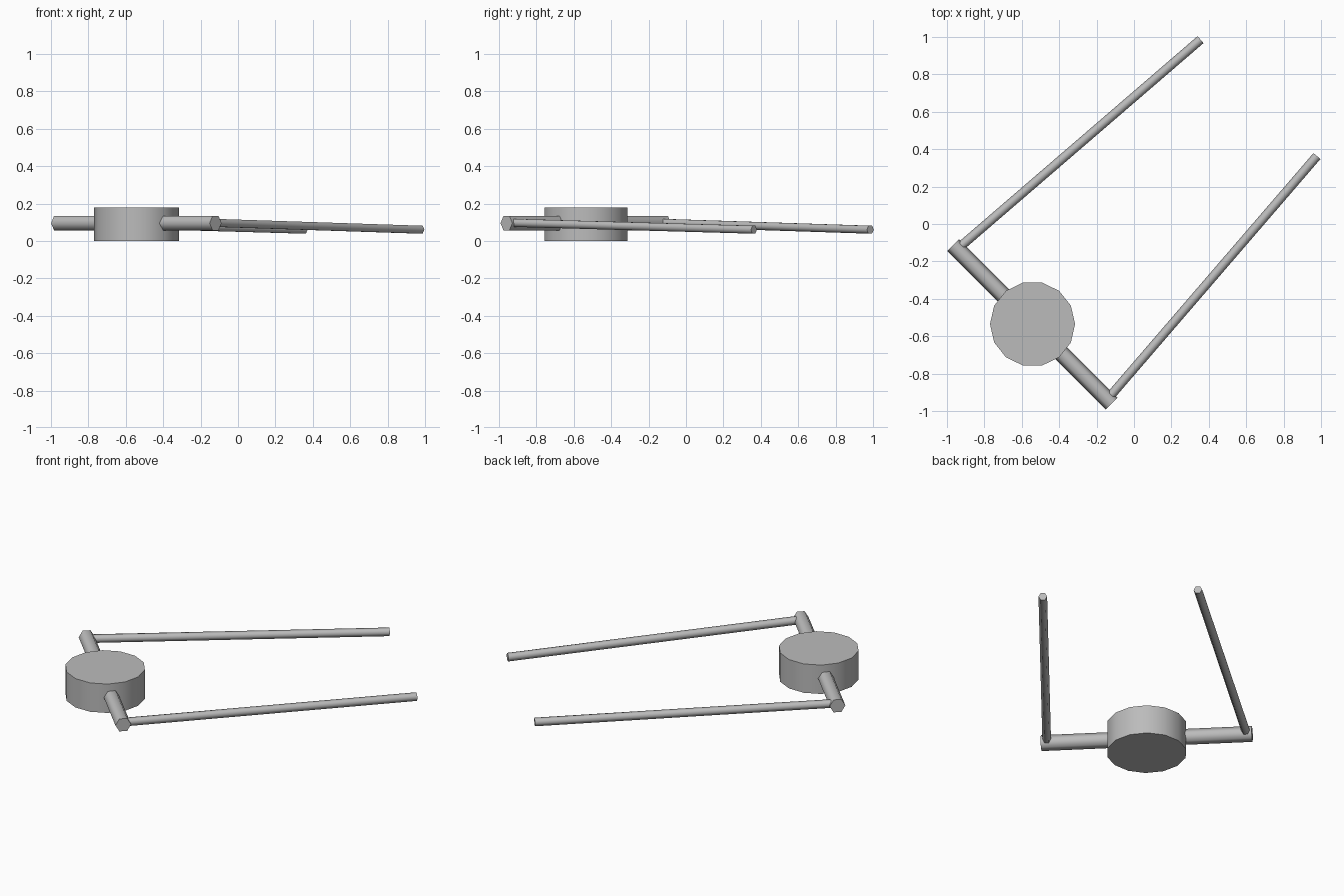
import bpy, bmesh, math
from mathutils import Vector

if "Cube" in bpy.data.objects:
    bpy.data.objects.remove(bpy.data.objects["Cube"])

grey = bpy.data.materials.new("grey")
grey.diffuse_color = (0.5, 0.5, 0.5, 1)
grey.use_nodes = True
grey.node_tree.nodes["Principled BSDF"].inputs["Base Color"].default_value = grey.diffuse_color


def prism(name, start, end, radius, sides, side_axis):
    """Smooth-sided closed prism; its first corner points along side_axis."""
    start, end = Vector(start), Vector(end)
    axis = (end - start).normalized()
    side = Vector(side_axis)
    side = (side - axis * side.dot(axis)).normalized()
    up = axis.cross(side)
    bm = bmesh.new()
    rings = []
    for centre in (start, end):
        ring = []
        for i in range(sides):
            a = math.tau * i / sides
            ring.append(bm.verts.new(centre + radius * (math.cos(a) * side + math.sin(a) * up)))
        rings.append(ring)
    low, high = rings
    bm.faces.new(low[::-1])
    bm.faces.new(high)
    for i in range(sides):
        j = (i + 1) % sides
        bm.faces.new((low[i], low[j], high[j], high[i]))
    mesh = bpy.data.meshes.new(name)
    bm.to_mesh(mesh)
    bm.free()
    mesh.materials.append(grey)
    obj = bpy.data.objects.new(name, mesh)
    bpy.context.collection.objects.link(obj)
    bpy.ops.object.select_all(action='DESELECT')
    obj.select_set(True)
    bpy.context.view_layer.objects.active = obj
    bpy.ops.object.shade_smooth_by_angle(angle=math.radians(65))
    return obj


OFF = 0.0075  # the model is symmetric about the line y = x + OFF


def mirrored(p):
    return (p[1] - OFF, p[0] + OFF, p[2])


# Round hub
prism("hub", (-0.5425, -0.535, 0), (-0.5425, -0.535, 0.18), 0.2275, 14, (1, 0, 0))

# Crossbar running through the hub
bar_end = (-0.12, -0.96, 0.095)
prism("crossbar", mirrored(bar_end), bar_end, 0.045, 6, (1, 1, 0))

# Two long splayed arms, drooping slightly toward their tips
root, tip = (-0.141, -0.936, 0.097), (0.978, 0.363, 0.06)
for name, a, b in (("right_arm", root, tip), ("left_arm", mirrored(root), mirrored(tip))):
    prism(name, a, b, 0.0245, 6, (b[1] - a[1], a[0] - b[0], 0))
